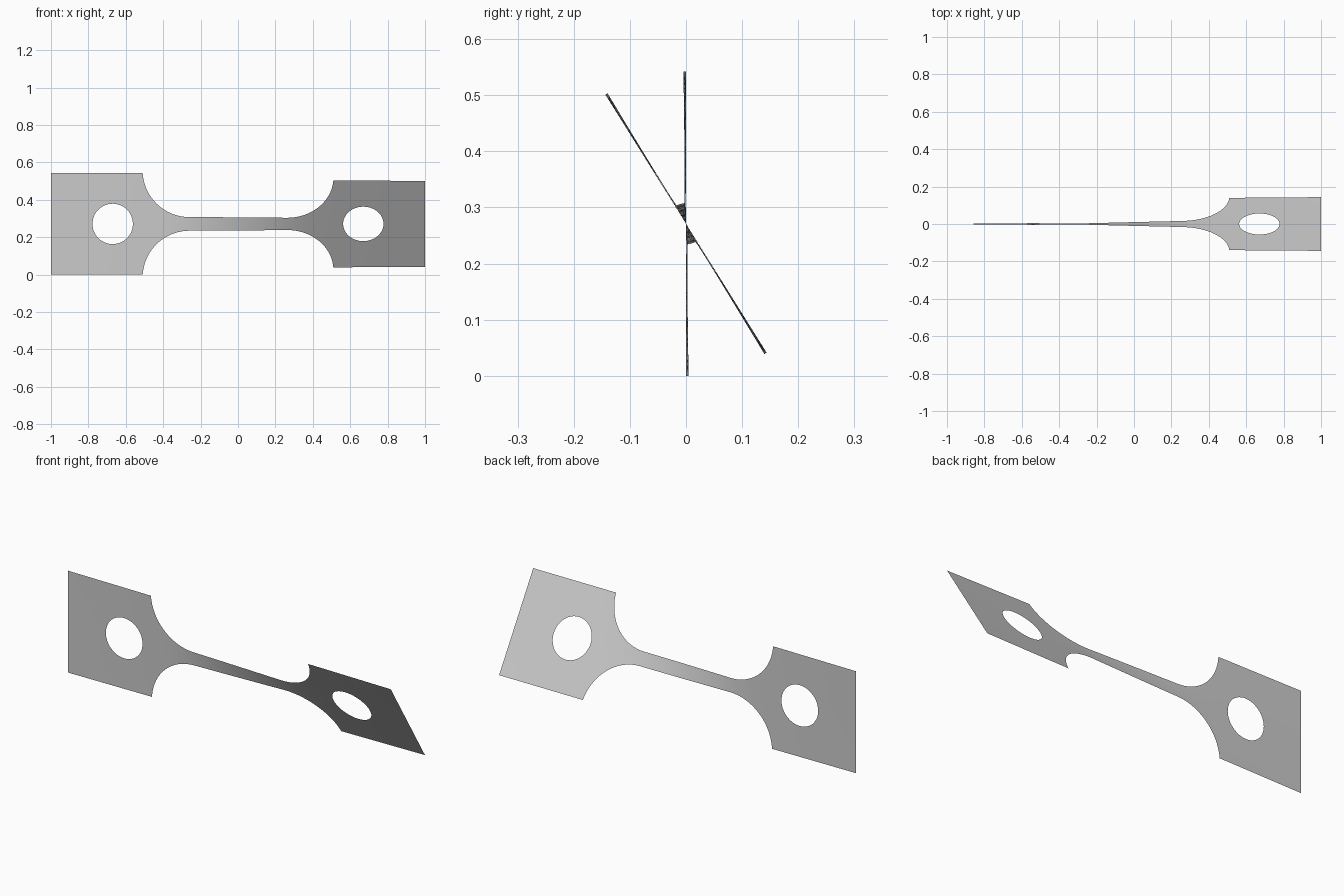
import bpy, bmesh
from math import sin, cos, pi, sqrt, radians

cube = bpy.data.objects.get("Cube")
if cube:
    bpy.data.objects.remove(cube, do_unlink=True)

HALF, NECK = 0.271, 0.0365          # half widths of the grips and the neck
FILLET, FILLET_X = 0.25, 0.26       # fillet radius and centre
HOLE, HOLE_X = 0.108, 0.67          # hole radius and centre
SHOULDER = FILLET_X + sqrt(FILLET**2 - (NECK + FILLET - HALF)**2)
TWIST = radians(32)
ROWS = 4


def half_width(x):
    a = abs(x)
    if a >= SHOULDER - 1e-6:
        return HALF
    if a <= FILLET_X:
        return NECK
    return NECK + FILLET - sqrt(FILLET**2 - (a - FILLET_X)**2)


def hole_half(x):
    return sqrt(max(0, HOLE**2 - (abs(x) - HOLE_X)**2))


# Stations along the strip: neck, fillet, shoulder, hole, end
right = [FILLET_X * i / 16 for i in range(16)]
right += [FILLET_X + (SHOULDER - FILLET_X) * sin(pi / 2 * i / 20) for i in range(21)]
right += [HOLE_X - HOLE * cos(pi * i / 24) for i in range(25)]
right += [0.85, 1.0]
stations = [-x for x in reversed(right[1:])] + right

# The narrow neck takes most of the twist
angles = [0.0]
for a, b in zip(stations, stations[1:]):
    angles.append(angles[-1] + (b - a) / half_width((a + b) / 2)**1.5)
angles = [TWIST * a / angles[-1] for a in angles]

# Upper and lower halves of the sheet, split by the holes
bm = bmesh.new()
for side in (1, -1):
    previous = None
    for x, angle in zip(stations, angles):
        inner, outer = hole_half(x), half_width(x)
        column = []
        for r in range(ROWS + 1):
            v = side * (inner + (outer - inner) * r / ROWS)
            column.append(bm.verts.new((x, -v * sin(angle), HALF + v * cos(angle))))
        if previous:
            for r in range(ROWS):
                quad = [previous[r], column[r], column[r + 1], previous[r + 1]]
                bm.faces.new(quad[::side])
        previous = column
bmesh.ops.remove_doubles(bm, verts=bm.verts, dist=1e-5)

mesh = bpy.data.meshes.new("twisted_strip")
bm.to_mesh(mesh)
bm.free()
strip = bpy.data.objects.new("twisted_strip", mesh)
bpy.context.collection.objects.link(strip)

# Plain grey
grey = bpy.data.materials.new("plain_grey")
grey.use_nodes = True
colour = (0.6, 0.6, 0.6, 1)
grey.diffuse_color = colour
grey.node_tree.nodes["Principled BSDF"].inputs["Base Color"].default_value = colour
mesh.materials.append(grey)

bpy.context.view_layer.objects.active = strip
strip.select_set(True)
bpy.ops.object.shade_smooth_by_angle(angle=radians(30))
